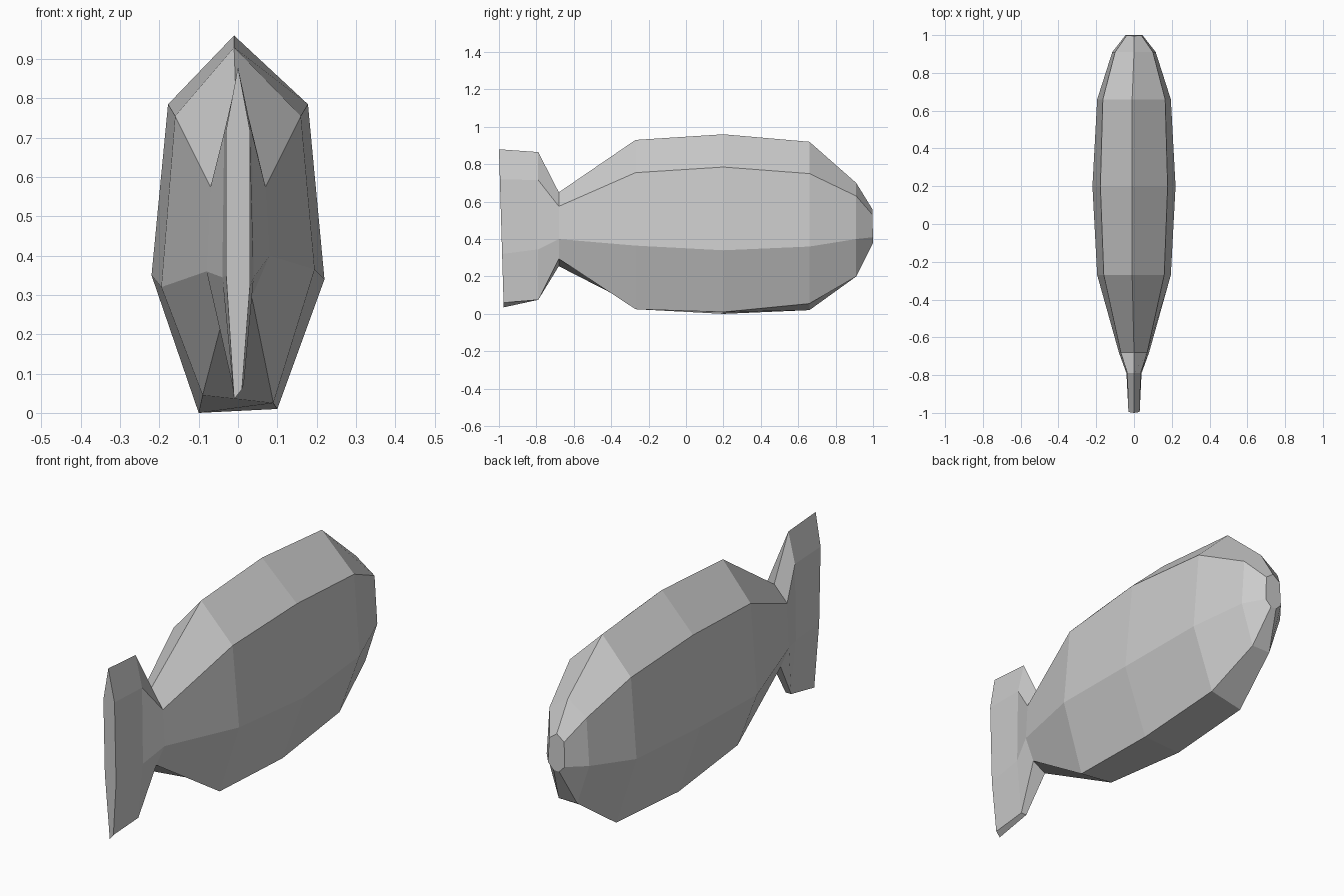
import bpy
import bmesh
from mathutils import Vector

# Remove the default cube if present
old = bpy.data.objects.get("Cube")
if old:
    bpy.data.objects.remove(old, do_unlink=True)


def make_material(name, colour):
    mat = bpy.data.materials.new(name)
    mat.use_nodes = True
    mat.diffuse_color = colour
    mat.node_tree.nodes["Principled BSDF"].inputs["Base Color"].default_value = colour
    return mat


def section(y, lean, ridge, shoulder, flank, belly, skew):
    """Seven-sided ring: ridge, then left side down, then right side up."""
    left = [shoulder, flank, belly]
    right = [(-x, z + dz) for (x, z), dz in zip(left, skew)]
    outline = [(-.01 if ridge > .9 else 0, ridge)] + left + right[::-1]
    return [Vector((x, y + lean * (.88 - z), z)) for x, z in outline]


# Cross-sections from tail tip to snout: each gives the ridge height, then
# (half width, height) of shoulder, flank and belly, and the right side's shift
sections = [
    section(-1, .03, .88, (.03, .72), (.03, .32), (.01, .06), (0, .03, -.025)),
    section(-.79, 0, .865, (.035, .715), (.04, .345), (.015, .075), (0, 0, 0)),
    section(-.68, 0, .65, (.07, .575), (.08, .4), (.035, .295), (0, -.04, -.04)),
    section(-.27, 0, .93, (.16, .755), (.195, .365), (.09, .025), (0, -.045, .02)),
    section(.2, 0, .96, (.178, .785), (.22, .34), (.1, .01), (0, .01, -.01)),
    section(.66, 0, .92, (.165, .75), (.195, .36), (.085, .055), (0, 0, -.035)),
    section(.91, 0, .7, (.1, .63), (.115, .4), (.05, .2), (0, 0, 0)),
    section(.99, .02, .56, (.04, .53), (.045, .41), (.015, .38), (0, 0, 0)),
]


def loft(name, rings, material):
    """Join successive rings with quads and close both ends."""
    bm = bmesh.new()
    loops = [[bm.verts.new(p) for p in ring] for ring in rings]
    for a, b in zip(loops, loops[1:]):
        for i in range(len(a)):
            j = (i + 1) % len(a)
            bm.faces.new((a[i], a[j], b[j], b[i]))
    bm.faces.new(loops[0])
    bm.faces.new(loops[-1])
    bmesh.ops.recalc_face_normals(bm, faces=bm.faces)
    mesh = bpy.data.meshes.new(name)
    bm.to_mesh(mesh)
    bm.free()
    mesh.materials.append(material)
    obj = bpy.data.objects.new(name, mesh)
    bpy.context.collection.objects.link(obj)
    return obj


# Flat-shaded fish body with its tail fin in one skin
loft("fish_body", sections, make_material("pale_grey", (.6, .6, .6, 1)))
